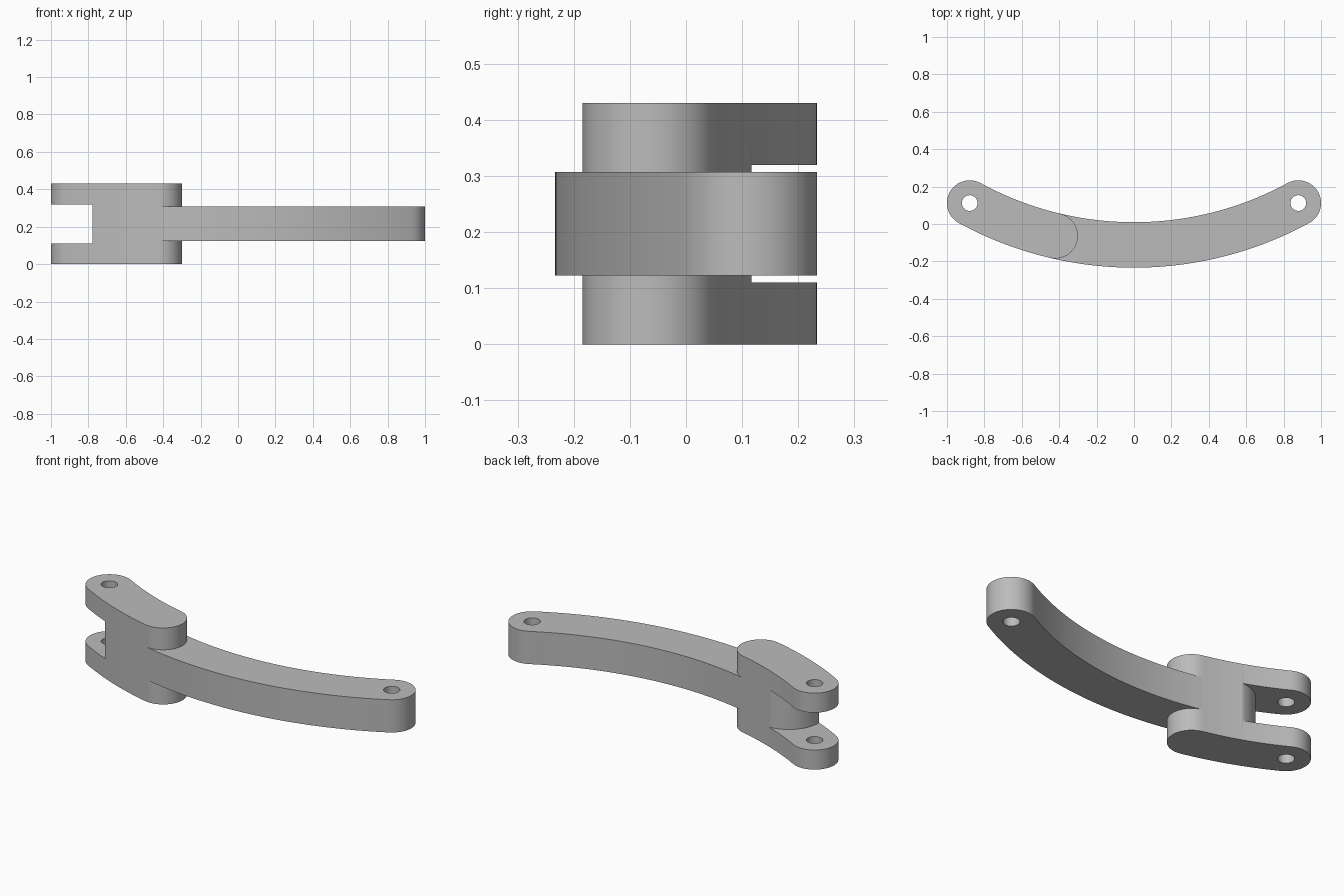
import bpy, bmesh, math
from mathutils import Vector

if "Cube" in bpy.data.objects:
    bpy.data.objects.remove(bpy.data.objects["Cube"], do_unlink=True)

# Main dimensions
PIN_X, PIN_Y = 0.8785, 0.112      # pin hole centres
RADIUS = 1.835                    # centreline radius of the bow
ARC_Y = 1.723                     # centre of the bow
HALF = 0.1215                     # half width of the link
HOLE = 0.042
HEIGHT = 0.43
PIN_ANGLE = math.asin(PIN_X / RADIUS)
KNUCKLE_ANGLE = -math.asin(0.4215 / RADIUS)

metal = bpy.data.materials.new("grey_metal")
metal.use_nodes = True
grey = (0.5, 0.5, 0.5, 1)
metal.diffuse_color = grey
metal.node_tree.nodes["Principled BSDF"].inputs["Base Color"].default_value = grey


def prism(name, outline, z0, z1):
    """Extrude a closed 2D outline between two heights."""
    bm = bmesh.new()
    face = bm.faces.new([bm.verts.new((p[0], p[1], z0)) for p in outline])
    top = bmesh.ops.extrude_face_region(bm, geom=[face])["geom"]
    verts = [v for v in top if isinstance(v, bmesh.types.BMVert)]
    bmesh.ops.translate(bm, verts=verts, vec=(0, 0, z1 - z0))
    bmesh.ops.recalc_face_normals(bm, faces=bm.faces)
    mesh = bpy.data.meshes.new(name)
    bm.to_mesh(mesh)
    bm.free()
    mesh.materials.append(metal)
    obj = bpy.data.objects.new(name, mesh)
    bpy.context.collection.objects.link(obj)
    return obj


def circle_arc(cx, cy, r, a0, a1, n):
    return [(cx + r * math.cos(a0 + (a1 - a0) * i / n),
             cy + r * math.sin(a0 + (a1 - a0) * i / n)) for i in range(n + 1)]


def bow_outline(a, b, round_start, steps=40, cap_steps=24):
    """Curved strip from angle a to b, round at b and optionally at a."""
    def point(t, offset):
        r = RADIUS + offset
        return (r * math.sin(t), ARC_Y - r * math.cos(t))

    def cap(t, start):
        c = Vector(point(t, 0))
        out = Vector((math.sin(t), -math.cos(t)))
        along = Vector((math.cos(t), math.sin(t)))
        angles = [start + math.pi * i / cap_steps for i in range(1, cap_steps)]
        return [c + HALF * (math.cos(f) * out + math.sin(f) * along) for f in angles]

    ts = [a + (b - a) * i / steps for i in range(steps + 1)]
    pts = [point(t, HALF) for t in ts] + cap(b, 0)
    pts += [point(t, -HALF) for t in reversed(ts)]
    return pts + (cap(a, math.pi) if round_start else [])


def cut(target, cutter):
    cutter.hide_render = True
    mod = target.modifiers.new("cut", "BOOLEAN")
    mod.operation = "DIFFERENCE"
    mod.solver = "EXACT"
    mod.object = cutter
    bpy.context.view_layer.objects.active = target
    bpy.ops.object.modifier_apply(modifier=mod.name)
    bpy.data.objects.remove(cutter, do_unlink=True)


def drill(target, x):
    ring = circle_arc(x, PIN_Y, HOLE, 0, 2 * math.pi, 40)[:-1]
    cut(target, prism("drill", ring, -0.1, HEIGHT + 0.1))


# Long curved arm, starting inside the fork
arm = prism("curved_arm", bow_outline(KNUCKLE_ANGLE, PIN_ANGLE, False), 0.123, 0.307)
drill(arm, PIN_X)

# Fork: tall rounded block, slotted so two lugs remain
fork = prism("fork", bow_outline(-PIN_ANGLE, KNUCKLE_ANGLE, True), 0, HEIGHT)
slot = [(-0.5, 0.117)]
slot += circle_arc(-0.593, -0.068, 0.185, math.pi / 2, math.pi, 16)
slot += [(-0.778, -0.4), (-1.2, -0.4), (-1.2, 0.5), (-0.5, 0.5)]
cut(fork, prism("slot_cutter", slot, 0.11, 0.32))
drill(fork, -PIN_X)

# Smooth the round walls, keep the rims sharp
for obj in (arm, fork):
    bpy.ops.object.select_all(action="DESELECT")
    obj.select_set(True)
    bpy.context.view_layer.objects.active = obj
    bpy.ops.object.shade_smooth_by_angle(angle=math.radians(30))
